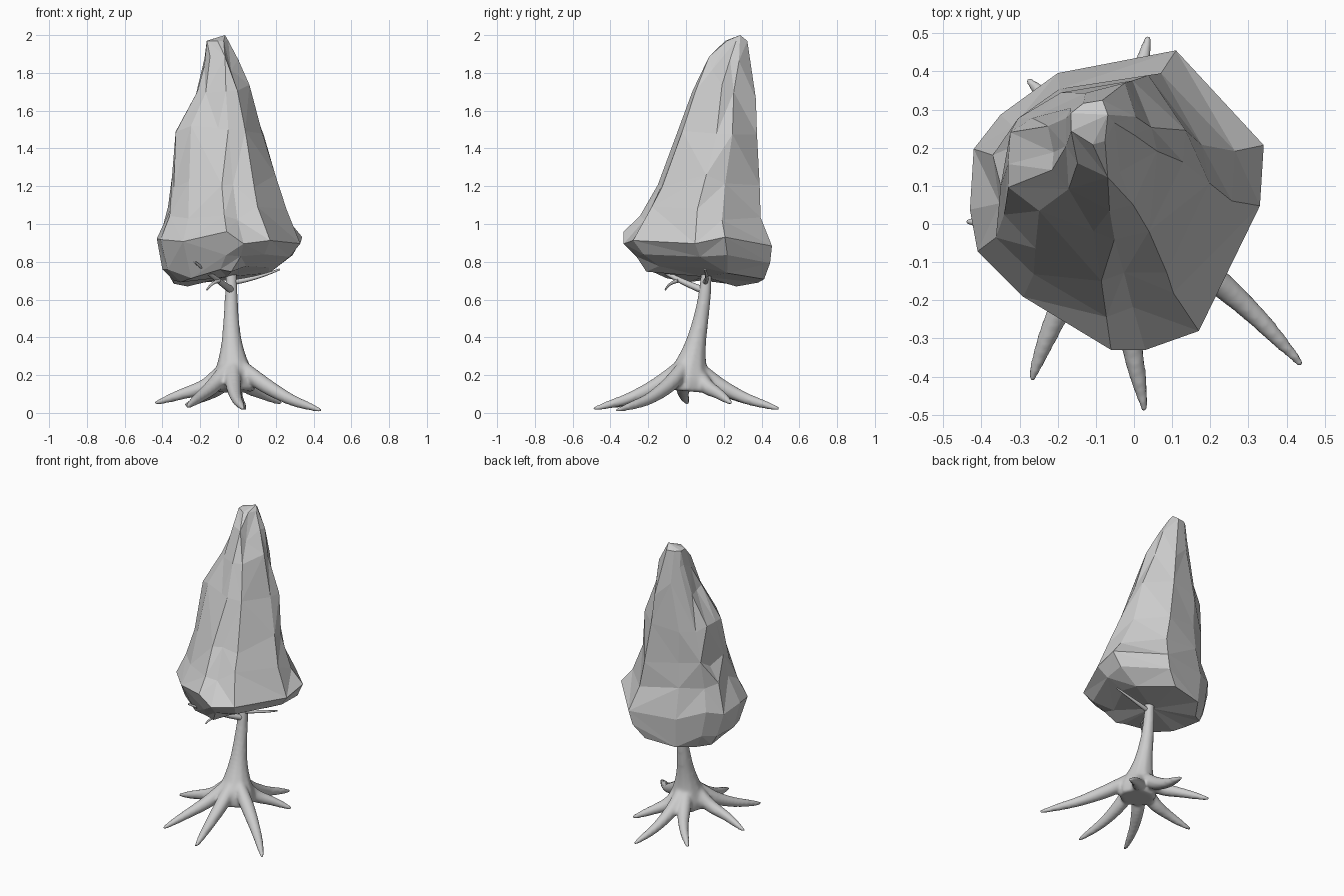
import bpy, bmesh, math, random
from mathutils import Vector

if "Cube" in bpy.data.objects:
    bpy.data.objects.remove(bpy.data.objects["Cube"])
random.seed(4)


def tubes(name, paths, sides=3):
    """One mesh of tapered tubes; every path point is (x, y, z, radius)."""
    cu = bpy.data.curves.new(name, 'CURVE')
    cu.dimensions = '3D'
    cu.bevel_depth = 1.0
    cu.bevel_resolution = sides
    cu.use_fill_caps = True
    for path in paths:
        sp = cu.splines.new('NURBS')
        sp.points.add(len(path) - 1)
        for p, (x, y, z, r) in zip(sp.points, path):
            p.co = (x, y, z, 1)
            p.radius = r
        sp.order_u = 3
        sp.use_endpoint_u = True
        sp.resolution_u = 6
    ob = bpy.data.objects.new(name, cu)
    bpy.context.collection.objects.link(ob)
    bpy.ops.object.select_all(action='DESELECT')
    ob.select_set(True)
    bpy.context.view_layer.objects.active = ob
    bpy.ops.object.convert(target='MESH')
    ob = bpy.context.view_layer.objects.active
    ob.name = name
    for f in ob.data.polygons:
        f.use_smooth = True
    return ob


# trunk, leaning back as it rises and flaring at the foot
paths = [[(-.035, .115, .85, .025), (-.035, .105, .66, .033), (-.037, .08, .5, .041),
          (-.033, .05, .36, .056), (-.027, .025, .25, .088), (-.02, .01, .17, .125),
          (-.02, .005, .115, .11)]]

# roots: tip x, y, z and sideways bend
roots = [(.44, -.37, .012, .03), (.03, -.49, .02, -.02), (-.27, -.41, .03, -.03),
         (-.44, .01, .05, .03), (-.28, .38, .04, -.03), (.04, .495, .02, .02),
         (.23, .24, .05, .02)]
base = Vector((-.025, .015, 0))
for x, y, z, bend in roots:
    d = Vector((x, y, 0)) - base
    side = Vector((-d.y, d.x, 0)).normalized() * bend
    path = []
    for t, h, r in ((.08, .25, .035), (.2, .19, .045), (.36, .135, .042),
                    (.62, .055 + z, .031), (.85, .022 + z, .023), (1, z, .011)):
        p = base + d * t + side * math.sin(math.pi * t)
        path.append((p.x, p.y, h, r))
    paths.append(path)
trunk = tubes("trunk_and_roots", paths)

# melt the roots into the trunk
rm = trunk.modifiers.new("blend", 'REMESH')
rm.mode = 'VOXEL'
rm.voxel_size = .01
rm.use_smooth_shade = True
sm = trunk.modifiers.new("soften", 'SMOOTH')
sm.factor = .5
sm.iterations = 8

# twigs under the crown
tubes("twigs", [
    [(-.035, .09, .65, .02), (-.12, -.07, .71, .014), (-.23, -.2, .8, .006)],
    [(-.1, -.04, .70, .011), (-.14, -.09, .69, .008), (-.165, -.11, .65, .004)],
    [(-.035, .1, .69, .015), (.1, .12, .71, .01), (.22, .1, .76, .005)],
], 2)

# crown: faceted outline scaled to x/y extents at each height
outline = [(.11, .46), (-.2, .40), (-.35, .29), (-.42, .2), (-.43, .04), (-.41, -.07),
           (-.29, -.19), (-.06, -.33), (.03, -.33), (.17, -.28), (.33, .05), (.34, .21)]
unit = [((x + .045) / .385, (y - .065) / .395) for x, y in outline]
rings = [(.725, -.34, .17, -.21, .42), (.80, -.39, .29, -.27, .445), (.92, -.43, .34, -.33, .455),
         (1.06, -.385, .265, -.25, .395), (1.22, -.355, .205, -.155, .39), (1.48, -.335, .14, -.04, .38),
         (1.70, -.225, .06, .03, .365), (1.85, -.18, .005, .12, .355), (1.97, -.168, -.05, .21, .325)]
bm = bmesh.new()
loops = []
for i, (z, x0, x1, y0, y1) in enumerate(rings):
    loop = []
    for u, v in unit:
        s = 1 if i in (2, 8) else random.choice((.9, .98, 1.0, 1.03))
        dz = 0 if i == 8 else random.uniform(-.04, .04) * (1 if i > 1 else .4)
        if i < 2:
            dz += .035 * u - .025 * v
        loop.append(bm.verts.new(((x0 + x1) / 2 + s * u * (x1 - x0) / 2,
                                  (y0 + y1) / 2 + s * v * (y1 - y0) / 2, z + dz)))
    loops.append(loop)
n = len(unit)
for a, b in zip(loops, loops[1:]):
    for k in range(n):
        m = (k + 1) % n
        if random.random() < .5:
            tris = (a[k], a[m], b[m]), (a[k], b[m], b[k])
        else:
            tris = (a[k], a[m], b[k]), (a[m], b[m], b[k])
        for t in tris:
            bm.faces.new(t)
for loop, tip in ((loops[0], (-.06, .1, .72)), (loops[-1], (-.07, .285, 2.0))):
    c = bm.verts.new(tip)
    for k in range(n):
        bm.faces.new((loop[k], loop[(k + 1) % n], c))
bmesh.ops.recalc_face_normals(bm, faces=bm.faces)
me = bpy.data.meshes.new("crown")
bm.to_mesh(me)
bm.free()
crown = bpy.data.objects.new("crown", me)
bpy.context.collection.objects.link(crown)
dec = crown.modifiers.new("fewer_facets", 'DECIMATE')
dec.ratio = .88
